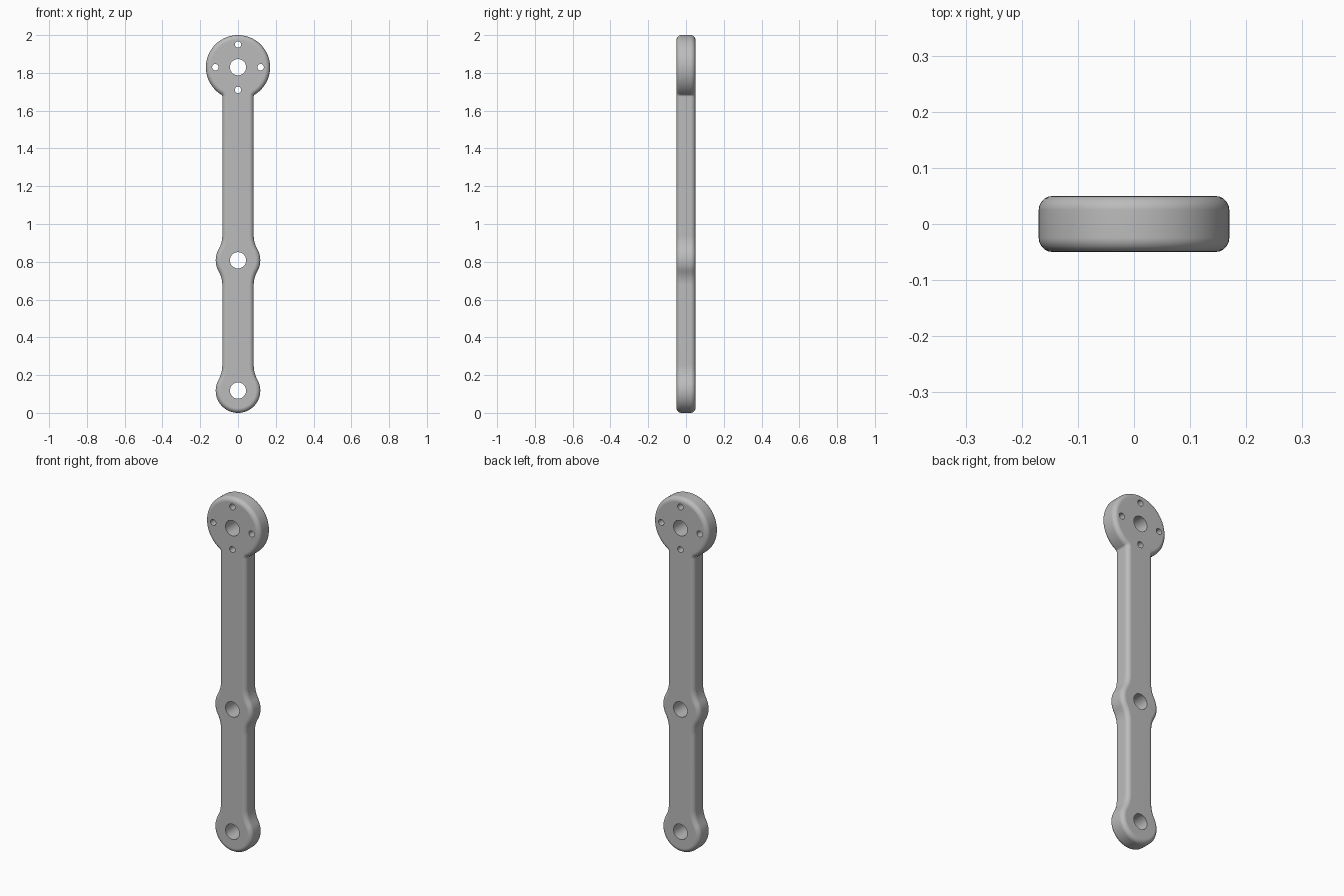
import bpy, bmesh, math
from mathutils import Matrix

cube = bpy.data.objects.get("Cube")
if cube:
    bpy.data.objects.remove(cube, do_unlink=True)

HALF_WIDTH, HALF_DEPTH, ROUND = 0.083, 0.05, 0.025
BOTTOM_Z, MIDDLE_Z, TOP_Z = 0.118, 0.808, 1.83


def arc(cx, cz, r, a, b, n):
    """Points on an arc from angle a to angle b."""
    return [(cx + r * math.cos(a + (b - a) * i / n),
             cz + r * math.sin(a + (b - a) * i / n)) for i in range(n + 1)]


def lobe(cz, r, fillet, below, above, n):
    """Right half of a round lobe, blended into the shaft by fillets."""
    cx = HALF_WIDTH + fillet
    dz = math.sqrt((r + fillet) ** 2 - cx ** 2)
    t = math.atan2(dz, cx)
    pts = []
    if below:
        pts += arc(cx, cz - dz, fillet, math.pi, math.pi - t, 5)[:-1]
    pts += arc(0, cz, r, -t if below else -math.pi / 2,
               t if above else math.pi / 2, n)
    if above:
        pts += arc(cx, cz + dz, fillet, math.pi + t, math.pi, 5)[1:]
    return pts


# Outline: right half from bottom to top, then mirrored
half = (lobe(BOTTOM_Z, 0.118, 0.16, False, True, 24)
        + lobe(MIDDLE_Z, 0.118, 0.14, True, True, 12)
        + lobe(TOP_Z, 0.17, 0.012, True, False, 32))
outline = half + [(-x, z) for x, z in reversed(half[1:-1])]

# Arm body with rounded rims
bm = bmesh.new()
front = bm.faces.new([bm.verts.new((x, -HALF_DEPTH, z)) for x, z in outline])
back = bmesh.ops.extrude_face_region(bm, geom=[front], use_keep_orig=True)["geom"]
bmesh.ops.translate(bm, vec=(0, 2 * HALF_DEPTH, 0),
                    verts=[v for v in back if isinstance(v, bmesh.types.BMVert)])
bmesh.ops.recalc_face_normals(bm, faces=bm.faces)
rims = [e for e in bm.edges if abs(e.verts[0].co.y - e.verts[1].co.y) < 1e-5]
bmesh.ops.bevel(bm, geom=rims, offset=ROUND, offset_type='OFFSET',
                segments=5, profile=0.5, affect='EDGES')
mesh = bpy.data.meshes.new("linkage_arm")
bm.to_mesh(mesh)
bm.free()
arm = bpy.data.objects.new("linkage_arm", mesh)
bpy.context.collection.objects.link(arm)

# Cutter for the pivot holes and the four screw holes
holes = [(0, z, 0.043) for z in (BOTTOM_Z, MIDDLE_Z, TOP_Z)]
holes += [(x, TOP_Z + z, 0.017) for x, z in ((0.12, 0), (-0.12, 0), (0, 0.12), (0, -0.12))]
bm = bmesh.new()
for x, z, r in holes:
    bmesh.ops.create_cone(bm, cap_ends=True, segments=32, radius1=r, radius2=r, depth=0.3,
                          matrix=Matrix.Translation((x, 0, z)) @ Matrix.Rotation(math.pi / 2, 4, 'X'))
cut_mesh = bpy.data.meshes.new("hole_cutter")
bm.to_mesh(cut_mesh)
bm.free()
cutter = bpy.data.objects.new("hole_cutter", cut_mesh)
cutter.hide_render = True
bpy.context.collection.objects.link(cutter)

bpy.context.view_layer.objects.active = arm
arm.select_set(True)
cut = arm.modifiers.new("holes", 'BOOLEAN')
cut.operation, cut.solver, cut.object = 'DIFFERENCE', 'EXACT', cutter
bpy.ops.object.modifier_apply(modifier=cut.name)
bpy.data.objects.remove(cutter, do_unlink=True)

# Smooth shading with crisp hole edges and flat faces
bpy.ops.object.shade_smooth_by_angle(angle=math.radians(35))
weighted = arm.modifiers.new("flat_faces", 'WEIGHTED_NORMAL')
weighted.keep_sharp = True

# Plain grey metal
grey = bpy.data.materials.new("grey_metal")
grey.use_nodes = True
grey.diffuse_color = (0.5, 0.5, 0.5, 1)
grey.node_tree.nodes["Principled BSDF"].inputs["Base Color"].default_value = grey.diffuse_color
arm.data.materials.clear()
arm.data.materials.append(grey)
